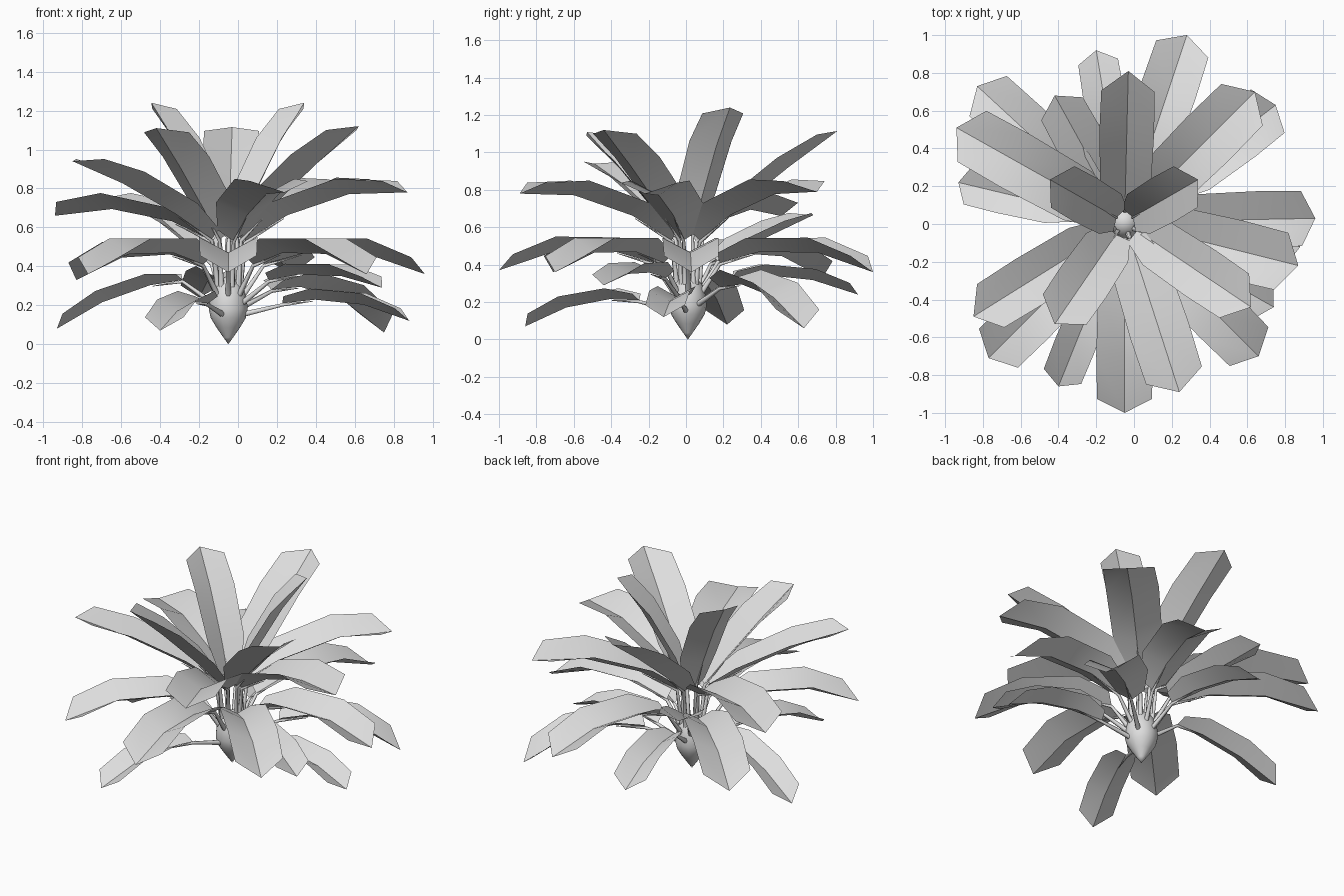
import bpy, bmesh, math
from mathutils import Vector

if "Cube" in bpy.data.objects:
    bpy.data.objects.remove(bpy.data.objects["Cube"])

mat = bpy.data.materials.new("pale_grey")
mat.use_nodes = True
GREY = (0.73, 0.73, 0.73, 1)
mat.diffuse_color = GREY
mat.node_tree.nodes["Principled BSDF"].inputs["Base Color"].default_value = GREY

CENTER = Vector((-0.05, 0.01, 0))
UP = Vector((0, 0, 1))


def add_mesh(name, bm):
    mesh = bpy.data.meshes.new(name)
    bm.to_mesh(mesh)
    bm.free()
    mesh.materials.append(mat)
    obj = bpy.data.objects.new(name, mesh)
    bpy.context.collection.objects.link(obj)
    return obj


def smooth(obj, degrees):
    bpy.ops.object.select_all(action='DESELECT')
    obj.select_set(True)
    bpy.context.view_layer.objects.active = obj
    bpy.ops.object.shade_smooth_by_angle(angle=math.radians(degrees))


def midrib(base, tip, arch):
    """Arched centre line of a leaf, as a function of 0..1."""
    def point(t):
        return base.lerp(tip, t) + UP * arch * 4.4 * t * (1 - t)
    return point


def add_leaf(name, base, tip, arch, width):
    rib = midrib(base, tip, arch)
    side = UP.cross(tip - base).normalized()
    bm = bmesh.new()
    rows = []
    # each row: position of rib, position of edges, share of the width, fold
    for t, edge_t, w, fold in ((0, 0.03, 0.55, 0.3), (0.26, 0.24, 0.93, 0.52),
                               (0.64, 0.62, 1, 0.52), (1, 0.89, 0.97, 0.32)):
        along = (rib(edge_t + 0.02) - rib(edge_t - 0.02)).normalized()
        edge = rib(edge_t) + along.cross(side) * fold * width
        rows.append([bm.verts.new(p) for p in
                     (edge - side * width * w, rib(t), edge + side * width * w)])
    for a, b in zip(rows, rows[1:]):
        for i in range(2):
            bm.faces.new((a[i], a[i + 1], b[i + 1], b[i]))
    smooth(add_mesh(name, bm), 25)
    return rib


def add_stem(name, base, rib):
    # tapered stalk from the bulb, ending under the leaf
    out = Vector((base.x - CENTER.x, base.y - CENTER.y, 0)).normalized()
    root = CENTER + out * 0.06 + UP * (0.07 + 0.38 * base.z)
    curve = bpy.data.curves.new(name, 'CURVE')
    curve.dimensions = '3D'
    curve.bevel_depth = 0.016
    curve.bevel_resolution = 1
    curve.use_fill_caps = True
    curve.materials.append(mat)
    spline = curve.splines.new('POLY')
    path = ((root, 1), (base - UP * 0.008, 0.6), (rib(0.24) - UP * 0.008, 0.1))
    spline.points.add(len(path) - 1)
    for p, (co, radius) in zip(spline.points, path):
        p.co = (*co, 1)
        p.radius = radius
    spline.use_smooth = True
    bpy.context.collection.objects.link(bpy.data.objects.new(name, curve))


# bulb: lathed teardrop with a pointed foot
bm = bmesh.new()
SIDES = 16
profile = ((0.025, 0.035), (0.06, 0.085), (0.09, 0.135), (0.1, 0.18),
           (0.095, 0.235), (0.08, 0.29), (0.05, 0.33))
rings = [[bm.verts.new(CENTER + Vector((r * math.cos(a), r * math.sin(a), z)))
          for a in (2 * math.pi * i / SIDES for i in range(SIDES))] for r, z in profile]
foot = bm.verts.new(CENTER)
crown = bm.verts.new(CENTER + UP * 0.35)
for i in range(SIDES):
    j = (i + 1) % SIDES
    bm.faces.new((foot, rings[0][j], rings[0][i]))
    bm.faces.new((crown, rings[-1][i], rings[-1][j]))
    for lo, hi in zip(rings, rings[1:]):
        bm.faces.new((lo[i], lo[j], hi[j], hi[i]))
smooth(add_mesh("bulb", bm), 60)

# leaf tiers: base distance, base height, arch, half width, leaf tips
tiers = {
    "crown": (0.05, 0.55, 0.045, 0.13, ((-0.445, 0.235, 1.24), (0.34, 0.235, 1.24))),
    "upper": (0.08, 0.54, 0.015, 0.145, ((-0.03, 0.81, 1.115), (-0.42, -0.53, 1.11),
                                         (0.62, -0.44, 1.12))),
    "raised": (0.09, 0.53, 0.08, 0.16, ((0.24, -0.89, 0.78), (0.87, -0.22, 0.78),
                                        (0.64, 0.7, 0.79), (-0.94, 0.51, 0.66))),
    "tilted": (0.1, 0.54, 0.03, 0.14, ((-0.85, -0.49, 0.94),)),
    "inner": (0.18, 0.42, 0, 0.13, ((-0.42, 0.68, 0.665),)),
    "middle": (0.18, 0.41, 0.085, 0.15, ((0.28, 1.0, 0.36), (-0.05, -1.0, 0.37),
                                         (-0.77, -0.71, 0.36), (0.66, -0.7, 0.36),
                                         (0.96, 0.03, 0.36), (-0.83, 0.73, 0.33))),
    "lower": (0.24, 0.33, 0.045, 0.11, ((-0.2, 0.92, 0.24), (0.74, -0.44, 0.29),
                                        (-0.93, 0.22, 0.08))),
    "bottom": (0.28, 0.21, 0.05, 0.11, ((-0.4, -0.86, 0.07), (0.88, -0.12, 0.12))),
    "broad": (0.28, 0.28, 0.085, 0.15, ((0.75, 0.63, 0.06),)),
}
for tier, (reach, height, arch, width, tips) in tiers.items():
    for n, tip in enumerate(map(Vector, tips), 1):
        out = Vector((tip.x - CENTER.x, tip.y - CENTER.y, 0)).normalized()
        base = CENTER + out * reach + UP * height
        rib = add_leaf(f"{tier}_leaf_{n}", base, tip, arch, width)
        add_stem(f"{tier}_stem_{n}", base, rib)
